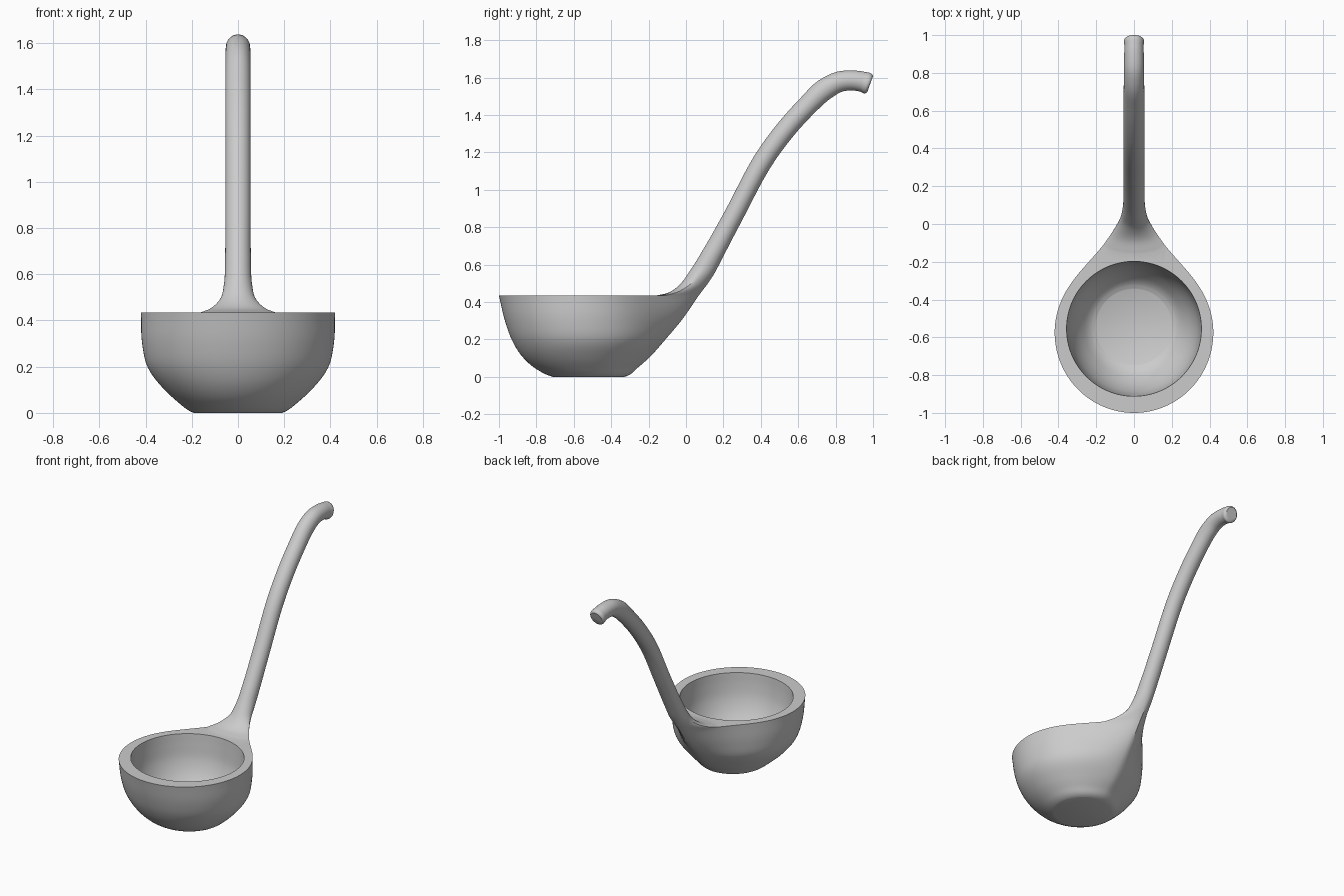
import bpy, bmesh
from math import sin, cos, pi, exp
from mathutils import Vector

if "Cube" in bpy.data.objects:
    bpy.data.objects.remove(bpy.data.objects["Cube"])

N = 128    # points round the bowl
M = 8      # bowl points either side of centre that flow into the handle
RIM = 0.435


def spline(rings, steps):
    """Smooth curve through key rings, point by point, allowing uneven spacing."""
    n = len(rings)
    gap = [sum((p - q).length for p, q in zip(a, b)) / len(a)
           for a, b in zip(rings, rings[1:])]

    def slope(i, k):
        if i == 0:
            return (rings[1][k] - rings[0][k]) / gap[0]
        if i == n - 1:
            return (rings[i][k] - rings[i-1][k]) / gap[-1]
        g, h = gap[i-1], gap[i]
        return ((rings[i][k] - rings[i-1][k]) * h / g
                + (rings[i+1][k] - rings[i][k]) * g / h) / (g + h)

    out = []
    for i in range(n - 1):
        for s in range(steps):
            t = s / steps
            h = gap[i]
            out.append([(2*t**3 - 3*t*t + 1) * a + (3*t*t - 2*t**3) * b
                        + h * (t**3 - 2*t*t + t) * slope(i, k)
                        + h * (t**3 - t*t) * slope(i + 1, k)
                        for k, (a, b) in enumerate(zip(rings[i], rings[i+1]))])
    return out + [rings[-1]]


def bowl_ring(z, rx, cy, front, back):
    """Teardrop outline: round in front, drawn out to a tail behind."""
    pts = []
    for i in range(N):
        t = 2 * pi * i / N
        off = min(t, 2 * pi - t)
        if cos(t) < 0:
            y = cy + (cy - front) * cos(t)
        else:
            y = cy + rx * cos(t) + (back - cy - rx) * exp(-(off / 0.38) ** 1.5)
        pts.append(Vector((rx * sin(t), y, z)))
    return pts


def circle(z, r, cy):
    return [Vector((r * sin(2*pi*i/N), cy + r * cos(2*pi*i/N), z)) for i in range(N)]


bm = bmesh.new()


def add(pts):
    return [bm.verts.new(p) for p in pts]


def bridge(a, b):
    n = len(a)
    for i in range(n):
        j = (i + 1) % n
        bm.faces.new((a[i], a[j], b[j], b[i]))


def loft(first, rings):
    for r in rings:
        nxt = add(r)
        bridge(first, nxt)
        first = nxt
    return first


# Outside of the bowl: z, half width, centre y, front y, back y
keys = [bowl_ring(*k) for k in (
    (0.000, 0.19, -0.52, -0.71, -0.33),
    (0.006, 0.205, -0.52, -0.73, -0.312),
    (0.05, 0.264, -0.54, -0.812, -0.257),
    (0.10, 0.318, -0.553, -0.868, -0.20),
    (0.20, 0.392, -0.56, -0.932, -0.11),
    (0.30, 0.415, -0.57, -0.968, -0.026),
    (RIM, 0.42, -0.575, -1.0, 0.068))]
outer = spline(keys, 5)
base = add(outer[0])
bm.faces.new(base)
top = loft(base, outer[1:])

# Root of the handle shares the tail of the rim
corner = top[M].co
root = [top[(k - M) % N] for k in range(2 * M + 1)]
for k in range(2 * M + 1, 4 * M):
    a = (k - M) * pi / (2 * M)
    y = corner.y + (-0.16 - corner.y) * -cos(a)
    root.append(bm.verts.new((corner.x * sin(a), y, RIM)))

# Flat rim and inside of the bowl
rim = list(top)
for j in range(-M + 1, M):
    rim[j % N] = root[3 * M - j]
inner = spline([circle(*k) for k in (
    (RIM, 0.357, -0.555), (0.36, 0.351, -0.555), (0.26, 0.335, -0.552),
    (0.15, 0.285, -0.548), (0.085, 0.228, -0.545), (0.07, 0.20, -0.545))], 5)
bm.faces.new(loft(rim, inner))


def handle_ring(uy, uz, ly, lz, w, blend=0):
    """Oval between an upper and a lower point, blended with the root's shape."""
    up, low = Vector((0, uy, uz)), Vector((0, ly, lz))
    tip, front = root[M].co.y, -0.16
    pts = []
    for k, v in enumerate(root):
        a = (k - M) * pi / (2 * M)
        f = (1 - blend) * (1 + cos(a)) / 2 + blend * (v.co.y - front) / (tip - front)
        x = (1 - blend) * sin(a) + blend * v.co.x / corner.x
        pts.append(up + (low - up) * f + Vector((w * x, 0, 0)))
    return pts


# Handle: upper y, z, lower y, z, half width, share of the root's shape
sections = [[v.co.copy() for v in root]] + [handle_ring(*k) for k in (
    (-0.09, 0.452, 0.088, 0.462, 0.115, 0.85),
    (-0.03, 0.497, 0.115, 0.497, 0.075, 0.45),
    (0.02, 0.565, 0.147, 0.545, 0.061, 0.15),
    (0.10, 0.695, 0.197, 0.640, 0.056),
    (0.20, 0.872, 0.290, 0.818, 0.055),
    (0.40, 1.235, 0.486, 1.172, 0.055),
    (0.60, 1.478, 0.668, 1.392, 0.055),
    (0.73, 1.598, 0.782, 1.495, 0.054),
    (0.81, 1.632, 0.835, 1.525, 0.053),
    (0.88, 1.638, 0.885, 1.532, 0.052),
    (0.95, 1.632, 0.932, 1.525, 0.051),
    (0.995, 1.618, 0.962, 1.517, 0.05),
    (1.00, 1.608, 0.97, 1.525, 0.042))]
bm.faces.new(loft(root, spline(sections, 6)[1:]))

bmesh.ops.recalc_face_normals(bm, faces=bm.faces)
mesh = bpy.data.meshes.new("ladle")
bm.to_mesh(mesh)
bm.free()
ladle = bpy.data.objects.new("ladle", mesh)
bpy.context.collection.objects.link(ladle)
bpy.context.view_layer.objects.active = ladle
ladle.select_set(True)
bpy.ops.object.shade_smooth_by_angle()
